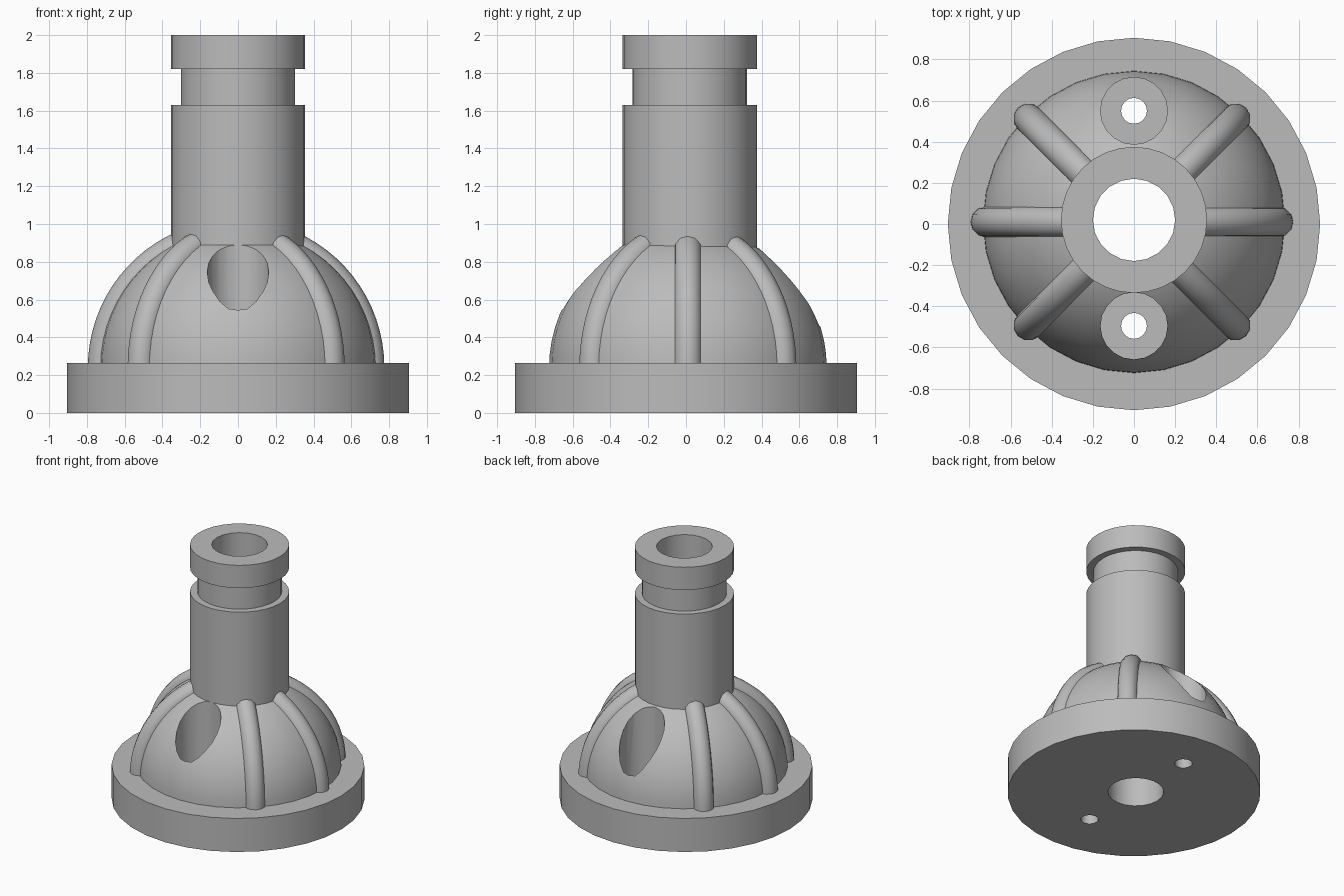
import bpy, math
from mathutils import Vector

cube = bpy.data.objects.get("Cube")
if cube:
    bpy.data.objects.remove(cube)

grey = bpy.data.materials.new("light_grey")
grey.use_nodes = True
colour = (0.50, 0.50, 0.50, 1)
grey.diffuse_color = colour
grey.node_tree.nodes["Principled BSDF"].inputs["Base Color"].default_value = colour

BASE_TOP = 0.265
BORE = 0.2
BORE_Y = 0.02
BOLTS = (-0.495, 0.55)


def activate(obj):
    bpy.ops.object.select_all(action="DESELECT")
    obj.select_set(True)
    bpy.context.view_layer.objects.active = obj


def finish(obj, angle=30):
    obj.data.materials.clear()
    obj.data.materials.append(grey)
    activate(obj)
    bpy.ops.object.shade_smooth_by_angle(angle=math.radians(angle))


def lathe(name, profile, centre, sides=32, closed=False):
    """Spin (radius, z) points about a vertical axis; axis points become poles."""
    verts, rings, faces = [], [], []
    for r, z in profile:
        count = sides if r > 0 else 1
        rings.append([len(verts) + i % count for i in range(sides)])
        for i in range(count):
            a = math.tau * i / sides
            verts.append((centre[0] + r * math.cos(a), centre[1] + r * math.sin(a), z))
    pairs = list(zip(rings, rings[1:]))
    if closed:
        pairs.append((rings[-1], rings[0]))
    for low, high in pairs:
        for i in range(sides):
            j = (i + 1) % sides
            face = list(dict.fromkeys((low[i], low[j], high[j], high[i])))
            faces.append(face)
    if not closed:
        if profile[0][0] > 0:
            faces.append(rings[0][::-1])
        if profile[-1][0] > 0:
            faces.append(rings[-1])
    mesh = bpy.data.meshes.new(name)
    mesh.from_pydata(verts, [], faces)
    obj = bpy.data.objects.new(name, mesh)
    bpy.context.collection.objects.link(obj)
    return obj


def drill(obj, radius, y, sides=32):
    """Cut a vertical hole right through a part."""
    cutter = lathe("drill_cutter", [(radius, -0.5), (radius, 2.5)], (0, y), sides)
    cutter.hide_render = True
    activate(obj)
    mod = obj.modifiers.new("hole", "BOOLEAN")
    mod.operation, mod.solver, mod.object = "DIFFERENCE", "EXACT", cutter
    bpy.ops.object.modifier_apply(modifier=mod.name)
    bpy.data.objects.remove(cutter)


# Round base plate with the centre bore and two bolt holes
base = lathe("base_plate", [(0.905, 0), (0.905, BASE_TOP)], (0, 0))
drill(base, BORE, BORE_Y, 20)
for y in BOLTS:
    drill(base, 0.063, y, 16)
finish(base)

# Dome with wide wells above the bolt holes
R, DOME_Z = 0.735, 0.24
arc = [math.radians(90 * i / 16) for i in range(17)]
dome_profile = [(R * math.cos(a), DOME_Z + R * math.sin(a)) for a in arc[:-1]]
dome = lathe("dome", dome_profile + [(0, DOME_Z + R)], (0, 0.01))
drill(dome, 0.28, BORE_Y)
for y in BOLTS:
    drill(dome, 0.163, y, 20)
finish(dome)

# Hollow column with a groove below its collar
column = lathe("column", [
    (0.355, BASE_TOP), (0.355, 1.63), (0.303, 1.63), (0.303, 1.82),
    (0.355, 1.82), (0.355, 2)], (0, BORE_Y))
drill(column, BORE, BORE_Y, 20)
finish(column)

# Six tubular ribs running over the dome into the column
RIB_ARC, RIB_R = 0.71, 0.075
end = math.acos(0.28 / RIB_ARC)
for number, heading in enumerate((0, 45, 135, 180, 225, 315), 1):
    h = math.radians(heading)
    curve = bpy.data.curves.new("rib", "CURVE")
    curve.dimensions = "3D"
    curve.bevel_depth = RIB_R
    curve.bevel_resolution = 4
    curve.use_fill_caps = True
    spline = curve.splines.new("POLY")
    spline.points.add(14)
    for i, point in enumerate(spline.points):
        a = end * i / 14
        r = RIB_ARC * math.cos(a)
        p = Vector((-0.01 + r * math.cos(h), 0.01 + r * math.sin(h),
                    DOME_Z + RIB_ARC * math.sin(a)))
        point.co = (*p, 1)
    rib = bpy.data.objects.new(f"rib_{number}", curve)
    bpy.context.collection.objects.link(rib)
    activate(rib)
    bpy.ops.object.convert(target="MESH")
    finish(bpy.context.view_layer.objects.active, 40)
